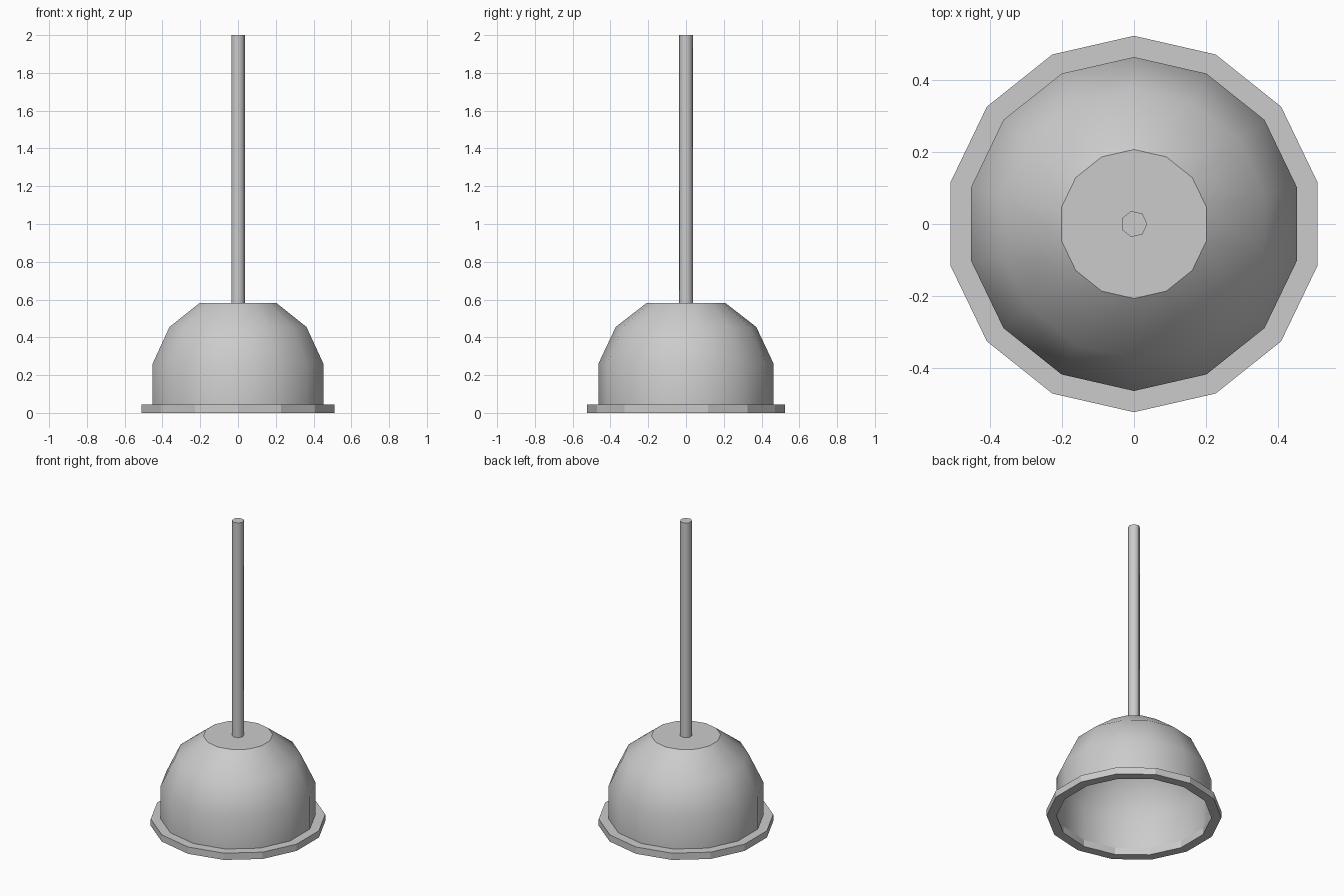
import bpy, bmesh
from math import sin, cos, pi, radians

cube = bpy.data.objects.get("Cube")
if cube:
    bpy.data.objects.remove(cube, do_unlink=True)

grey = bpy.data.materials.new("light_grey")
grey.use_nodes = True
color = (0.6, 0.6, 0.6, 1)
grey.diffuse_color = color
grey.node_tree.nodes["Principled BSDF"].inputs["Base Color"].default_value = color


def lathe(name, profile, sides, turn=0, cap=False, loop=False, smooth=None):
    """Spin (radius, height) points into a many-sided part."""
    bm = bmesh.new()
    rings = []
    for r, z in profile:
        angles = [turn + 2 * pi * i / sides for i in range(sides)]
        rings.append([bm.verts.new((r * cos(a), r * sin(a), z)) for a in angles])
    pairs = list(zip(rings, rings[1:]))
    if loop:
        pairs.append((rings[-1], rings[0]))
    for low, high in pairs:
        for i in range(sides):
            j = (i + 1) % sides
            bm.faces.new((low[i], low[j], high[j], high[i]))
    if cap:
        bm.faces.new(rings[-1])
    mesh = bpy.data.meshes.new(name)
    bm.to_mesh(mesh)
    bm.free()
    mesh.materials.append(grey)
    obj = bpy.data.objects.new(name, mesh)
    bpy.context.collection.objects.link(obj)
    if smooth:
        bpy.ops.object.select_all(action="DESELECT")
        obj.select_set(True)
        bpy.context.view_layer.objects.active = obj
        bpy.ops.object.shade_smooth_by_angle(angle=radians(smooth))
    return obj


R_CUP, R_RIM, RIM_TOP, CUP_TOP = 0.464, 0.523, 0.045, 0.583

# Hollow thin-walled cup with a flat top
lathe("cup", [(R_CUP, RIM_TOP), (R_CUP, 0.26), (0.372, 0.455), (0.207, CUP_TOP)],
      14, turn=pi / 2, cap=True, smooth=32)

# Flat-sided rim ring around the open bottom
lathe("rim", [(R_CUP, 0), (R_RIM, 0), (R_RIM, RIM_TOP), (R_CUP, RIM_TOP)],
      14, turn=pi / 2, loop=True)

# Straight handle standing on the cup
lathe("handle", [(0.037, CUP_TOP), (0.037, 2)], 7, cap=True, smooth=60)
